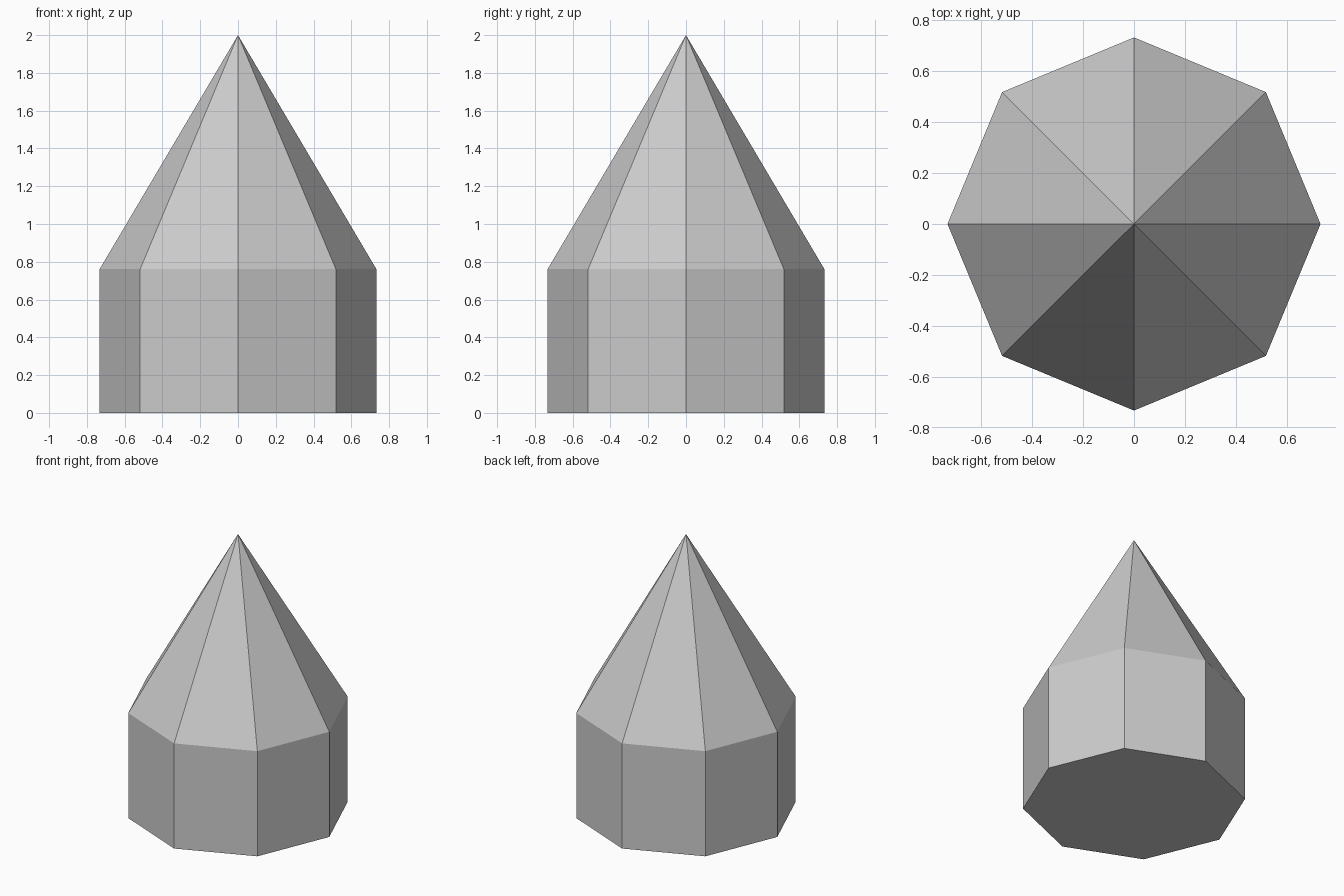
import bpy, bmesh, math

if "Cube" in bpy.data.objects:
    bpy.data.objects.remove(bpy.data.objects["Cube"])

SIDES, RADIUS, WAIST, TIP = 8, 0.732, 0.762, 2.0

bm = bmesh.new()


def ring(z):
    """Octagon of vertices with corners on the x and y axes."""
    step = 2 * math.pi / SIDES
    return [bm.verts.new((RADIUS * math.cos(i * step), RADIUS * math.sin(i * step), z))
            for i in range(SIDES)]


bottom, waist = ring(0), ring(WAIST)
apex = bm.verts.new((0, 0, TIP))

# flat base
bm.faces.new(bottom[::-1])

# straight walls and pointed roof, sharing the waist edges
for i in range(SIDES):
    j = (i + 1) % SIDES
    bm.faces.new((bottom[i], bottom[j], waist[j], waist[i]))
    bm.faces.new((waist[i], waist[j], apex))

bmesh.ops.recalc_face_normals(bm, faces=bm.faces)
mesh = bpy.data.meshes.new("pointed_octagonal_post")
bm.to_mesh(mesh)
bm.free()
obj = bpy.data.objects.new("pointed_octagonal_post", mesh)
bpy.context.collection.objects.link(obj)
